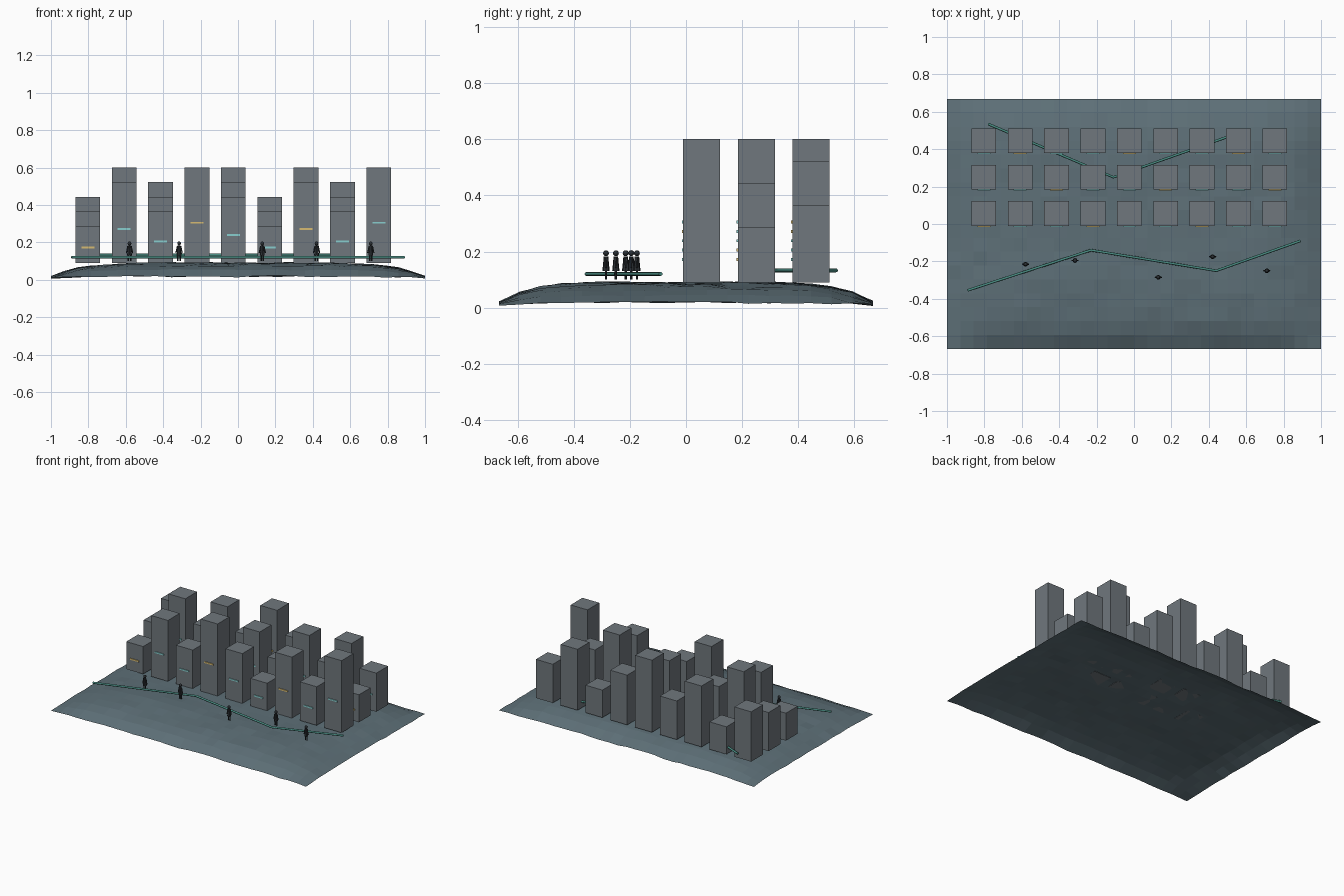
import bpy
import bmesh
import random
from mathutils import Matrix, Vector, noise

random.seed(4)
cube = bpy.data.objects.get("Cube")
if cube:
    bpy.data.objects.remove(cube, do_unlink=True)


def make_material(name, color):
    mat = bpy.data.materials.new(name)
    mat.use_nodes = True
    mat.diffuse_color = (*color, 1)
    mat.node_tree.nodes["Principled BSDF"].inputs["Base Color"].default_value = (*color, 1)
    return mat


ground_mat = make_material("slate ground", (0.11, 0.16, 0.185))
tower_mat = make_material("grey concrete", (0.16, 0.185, 0.205))
figure_mat = make_material("dark cloth", (0.025, 0.03, 0.035))
path_mat = make_material("teal path", (0.07, 0.27, 0.23))
cyan_mat = make_material("cyan light", (0.25, 0.62, 0.62))
amber_mat = make_material("amber light", (0.68, 0.5, 0.17))


def add_object(name, bm, mat):
    mesh = bpy.data.meshes.new(name)
    bm.to_mesh(mesh)
    bm.free()
    mesh.materials.append(mat)
    obj = bpy.data.objects.new(name, mesh)
    bpy.context.collection.objects.link(obj)
    return obj


def add_box(name, center, size, mat):
    bm = bmesh.new()
    bmesh.ops.create_cube(bm, size=1, matrix=Matrix.Translation(center) @ Matrix.Diagonal((*size, 1)))
    return add_object(name, bm, mat)


# Ground: a faceted sheet that droops toward its edges
half_y = 0.667
bm = bmesh.new()
bmesh.ops.create_grid(bm, x_segments=28, y_segments=18, size=1)
for v in bm.verts:
    x, y = v.co.x, v.co.y
    fall_x, fall_y = 1 - abs(x) ** 6, 1 - abs(y) ** 6
    ripple = 0.007 * noise.noise(Vector((x * 5, y * 3.5, 2))) + random.uniform(-0.003, 0.003)
    v.co.y = y * half_y
    v.co.z = 0.014 + 0.01 * (fall_x + fall_y) + 0.061 * fall_x * fall_y + ripple
lowest = min(v.co.z for v in bm.verts)
for v in bm.verts:
    v.co.z -= min(lowest, 0.006)
add_object("ground", bm, ground_mat)

# Towers: three rows of nine in five repeating heights, each with a light strip
pitch, width, base = 0.1945, 0.132, 0.09
for row in range(3):
    for col in range(9):
        x = (col - 4) * pitch - 0.025
        y = 0.056 + row * pitch
        height = 0.195 + 0.079 * ((3 * col + row) % 5)
        add_box(f"tower_{row}_{col}", (x, y, base + height / 2), (width, width, height), tower_mat)
        light = amber_mat if (col + row) % 3 == 0 else cyan_mat
        add_box(f"light_strip_{row}_{col}", (x, y - width / 2 - 0.001, base + height * 0.42),
                (0.07, 0.008, 0.01), light)


# Paths: angular round tubes
def add_path(name, points, z):
    curve = bpy.data.curves.new(name, "CURVE")
    curve.dimensions = "3D"
    curve.bevel_depth = 0.007
    curve.bevel_resolution = 2
    curve.use_fill_caps = True
    spline = curve.splines.new("POLY")
    spline.points.add(len(points) - 1)
    for point, (x, y) in zip(spline.points, points):
        point.co = (x, y, z, 1)
    curve.materials.append(path_mat)
    bpy.context.collection.objects.link(bpy.data.objects.new(name, curve))


add_path("front_path", [(-0.89, -0.355), (-0.23, -0.14), (0.44, -0.25), (0.89, -0.09)], 0.12)
add_path("back_path", [(-0.78, 0.535), (-0.11, 0.25), (0.54, 0.48)], 0.133)


# Figures: tapered body, round head, splayed arms and two legs
def add_limb(bm, start, end, r1, r2):
    start, end = Vector(start), Vector(end)
    axis = end - start
    turn = axis.to_track_quat("Z", "Y").to_matrix().to_4x4()
    bmesh.ops.create_cone(bm, cap_ends=True, segments=8, radius1=r1, radius2=r2,
                          depth=axis.length, matrix=Matrix.Translation((start + end) / 2) @ turn)


def add_figure(name, x, y):
    bm = bmesh.new()
    add_limb(bm, (0, 0, 0.03), (0, 0, 0.083), 0.013, 0.008)
    bmesh.ops.create_uvsphere(bm, u_segments=10, v_segments=6, radius=0.0105,
                              matrix=Matrix.Translation((0, 0, 0.094)))
    for side in (-1, 1):
        add_limb(bm, (side * 0.006, 0, 0), (side * 0.006, 0, 0.035), 0.004, 0.004)
        add_limb(bm, (side * 0.008, 0, 0.08), (side * 0.017, 0, 0.042), 0.004, 0.003)
    obj = add_object(name, bm, figure_mat)
    obj.location = (x, y, 0.1)


spots = [(-0.58, -0.215), (-0.315, -0.195), (0.13, -0.285), (0.42, -0.175), (0.71, -0.25)]
for i, (x, y) in enumerate(spots):
    add_figure(f"figure_{i}", x, y)
